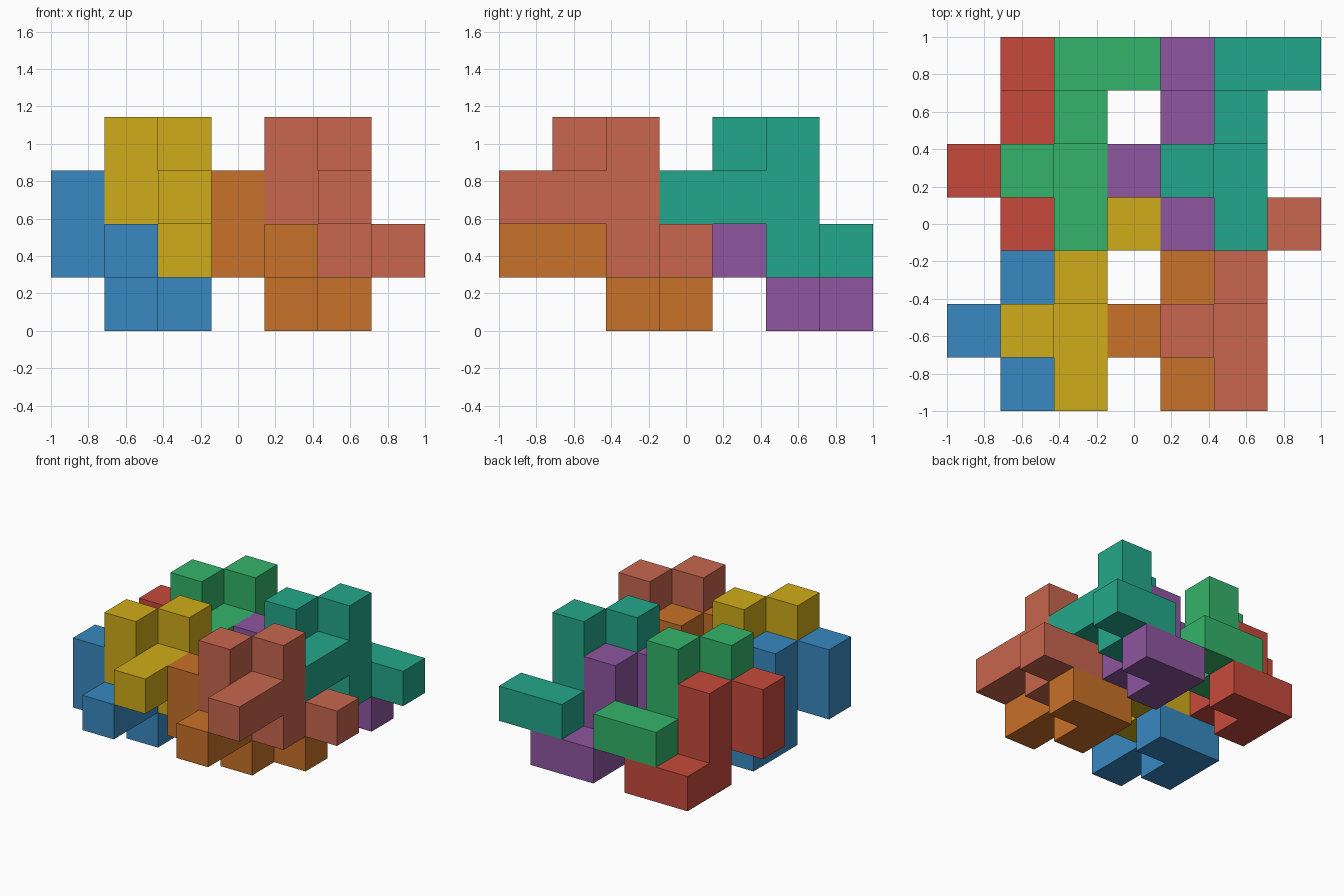
import bpy, bmesh
from mathutils import Vector

if "Cube" in bpy.data.objects:
    bpy.data.objects.remove(bpy.data.objects["Cube"])

U = 2 / 7  # size of one cube cell

# One nine-cube puzzle shape, as cell positions; every piece is a shifted copy
SHAPE = [(0, 1, 1), (0, 1, 2), (1, 0, 1), (1, 1, 1), (1, 2, 0),
         (1, 2, 1), (1, 2, 2), (1, 3, 0), (2, 3, 0)]


def linear(c):
    return c / 12.92 if c <= 0.04045 else ((c + 0.055) / 1.055) ** 2.4


def material(name, rgb):
    mat = bpy.data.materials.new(name)
    mat.diffuse_color = [linear(c / 255) for c in rgb] + [1]
    mat.use_nodes = True
    mat.node_tree.nodes["Principled BSDF"].inputs["Base Color"].default_value = mat.diffuse_color
    return mat


def piece(name, shift, rgb):
    bm = bmesh.new()
    filled = set(SHAPE)
    for cell in SHAPE:
        for axis in range(3):
            for side in (0, 1):
                near = list(cell)
                near[axis] += 2 * side - 1
                if tuple(near) in filled:
                    continue
                # outer square of this cell
                a, b = (axis + 1) % 3, (axis + 2) % 3
                corners = []
                for da, db in ((0, 0), (1, 0), (1, 1), (0, 1)):
                    p = Vector(cell)
                    p[axis] += side
                    p[a] += da
                    p[b] += db
                    p += Vector(shift)
                    corners.append(bm.verts.new(((p.x - 3.5) * U, (p.y - 3.5) * U, p.z * U)))
                bm.faces.new(corners if side else corners[::-1])
    # weld and merge coplanar squares into clean flat faces
    bmesh.ops.remove_doubles(bm, verts=bm.verts, dist=1e-4)
    bmesh.ops.dissolve_limit(bm, angle_limit=0.01, verts=bm.verts, edges=bm.edges)
    mesh = bpy.data.meshes.new(name)
    bm.to_mesh(mesh)
    bm.free()
    mesh.materials.append(material(name + "_colour", rgb))
    bpy.context.collection.objects.link(bpy.data.objects.new(name, mesh))


# Two layers of four pieces; the upper layer is shifted one cell right and up
COLOURS = {
    "lower": [(56, 137, 193), (200, 113, 40), (199, 74, 60), (142, 86, 160)],
    "upper": [(207, 172, 25), (200, 102, 78), (52, 180, 106), (36, 167, 139)],
}
PLACES = ["front_left", "front_right", "back_left", "back_right"]
for level, layer in enumerate(("lower", "upper")):
    for i, place in enumerate(PLACES):
        shift = (3 * (i % 2) + level, 3 * (i // 2), level)
        piece(f"{layer}_{place}_piece", shift, COLOURS[layer][i])
